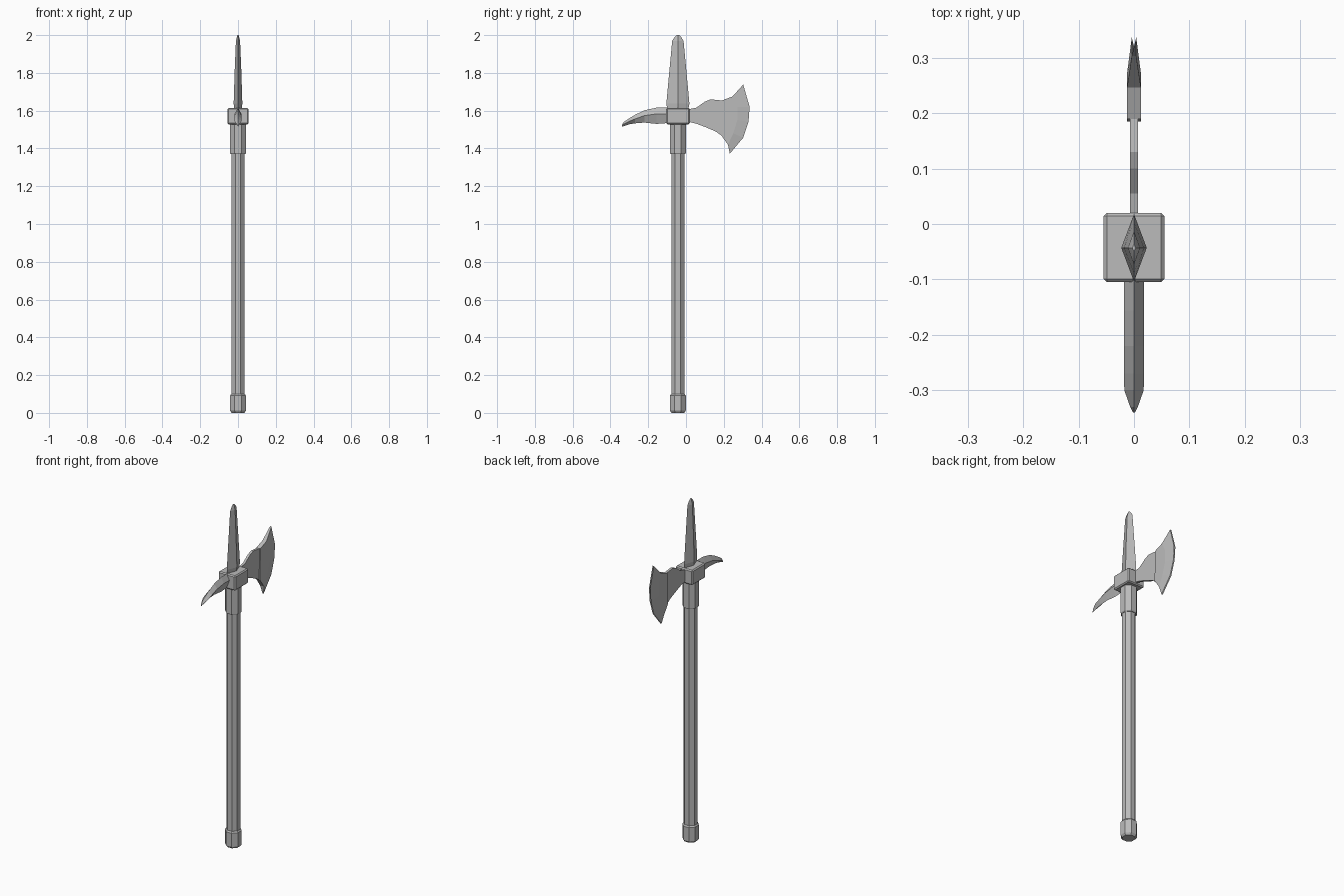
import bpy, bmesh, math

if "Cube" in bpy.data.objects:
    bpy.data.objects.remove(bpy.data.objects["Cube"])

CY = -0.043  # y of the shaft axis

steel = bpy.data.materials.new("grey steel")
steel.diffuse_color = (0.5, 0.5, 0.5, 1)
steel.use_nodes = True
steel.node_tree.nodes["Principled BSDF"].inputs["Base Color"].default_value = steel.diffuse_color


def make(name, verts, faces):
    me = bpy.data.meshes.new(name)
    me.from_pydata(verts, [], faces)
    bm = bmesh.new()
    bm.from_mesh(me)
    bmesh.ops.remove_doubles(bm, verts=bm.verts, dist=1e-5)
    bmesh.ops.recalc_face_normals(bm, faces=bm.faces)
    bm.to_mesh(me)
    bm.free()
    me.materials.append(steel)
    ob = bpy.data.objects.new(name, me)
    bpy.context.collection.objects.link(ob)
    return ob


def loft(name, rings):
    """Skin a list of equal-length rings and cap both ends."""
    n = len(rings[0])
    verts = [p for r in rings for p in r]
    faces = [(i * n + k, i * n + (k + 1) % n, (i + 1) * n + (k + 1) % n, (i + 1) * n + k)
             for i in range(len(rings) - 1) for k in range(n)]
    faces += [tuple(range(n)), tuple(range(len(verts) - n, len(verts)))]
    return make(name, verts, faces)


def octagon(r, z):
    c = r / math.cos(math.pi / 8)
    return [(c * math.cos(math.pi / 8 + k * math.pi / 4),
             CY + c * math.sin(math.pi / 8 + k * math.pi / 4), z) for k in range(8)]


# Shaft, pommel and collar: octagonal
loft("shaft", [octagon(0.035, 0.05), octagon(0.035, 1.54)])
loft("pommel", [octagon(0.034, 0), octagon(0.042, 0.012), octagon(0.042, 0.092), octagon(0.036, 0.1)])
loft("collar", [octagon(0.038, 1.37), octagon(0.042, 1.376), octagon(0.042, 1.535)])

# Bevelled socket block
x, y0, y1, z0, z1 = 0.055, -0.105, 0.02, 1.528, 1.615
block = loft("socket_block", [[(-x, y0, z), (x, y0, z), (x, y1, z), (-x, y1, z)] for z in (z0, z1)])
bev = block.modifiers.new("bevel", "BEVEL")
bev.width = 0.006
bev.segments = 1

# Top spike: diamond section (z, half depth, half width)
spike = [(1.60, 0.054, 0.019), (1.637, 0.061, 0.023), (1.8, 0.046, 0.018),
         (1.97, 0.030, 0.011), (1.99, 0.017, 0.006), (2.0, 0.007, 0.003)]
loft("top_spike", [[(w, CY, z), (0, CY + d, z), (-w, CY, z), (0, CY - d, z)] for z, d, w in spike])

# Curved back hook: diamond section (y, top, ridge, bottom, half width)
hook = [(-0.09, 1.616, 1.582, 1.535, 0.018), (-0.156, 1.616, 1.583, 1.53, 0.018),
        (-0.22, 1.602, 1.574, 1.537, 0.018), (-0.27, 1.578, 1.556, 1.533, 0.018),
        (-0.30, 1.560, 1.544, 1.528, 0.0175), (-0.33, 1.540, 1.528, 1.518, 0.007),
        (-0.34, 1.522, 1.519, 1.515, 0.002)]
loft("back_hook", [[(0, y, t), (w, y, m), (0, y, b), (-w, y, m)] for y, t, m, b, w in hook])


def axe(name, columns):
    """Plate built from columns (half thickness, [(y, z) top to bottom])."""
    rings = []
    for h, pts in columns:
        if len(pts) == 2:
            (ya, za), (yb, zb) = pts
            pts = [(ya + (yb - ya) * t / 4, za + (zb - za) * t / 4) for t in range(5)]
        rings.append([(h, y, z) for y, z in pts] + [(-h, y, z) for y, z in reversed(pts)])
    return loft(name, rings)


# Axe neck: thin flaring plate
axe("axe_neck", [(0.007, p) for p in (
    [(0.0, 1.605), (0.0, 1.545)], [(0.055, 1.616), (0.055, 1.531)],
    [(0.10, 1.648), (0.098, 1.515)], [(0.13, 1.660), (0.157, 1.490)],
    [(0.20, 1.653), (0.204, 1.457)])])

# Axe blade: thick body thinning to the curved edge
axe("axe_blade", [
    (0.0125, [(0.19, 1.654), (0.185, 1.472)]),
    (0.0125, [(0.246, 1.675), (0.272, 1.62), (0.272, 1.55), (0.25, 1.48), (0.222, 1.42)]),
    (0.004, [(0.303, 1.738), (0.337, 1.62), (0.331, 1.542), (0.303, 1.457), (0.232, 1.372)])])
